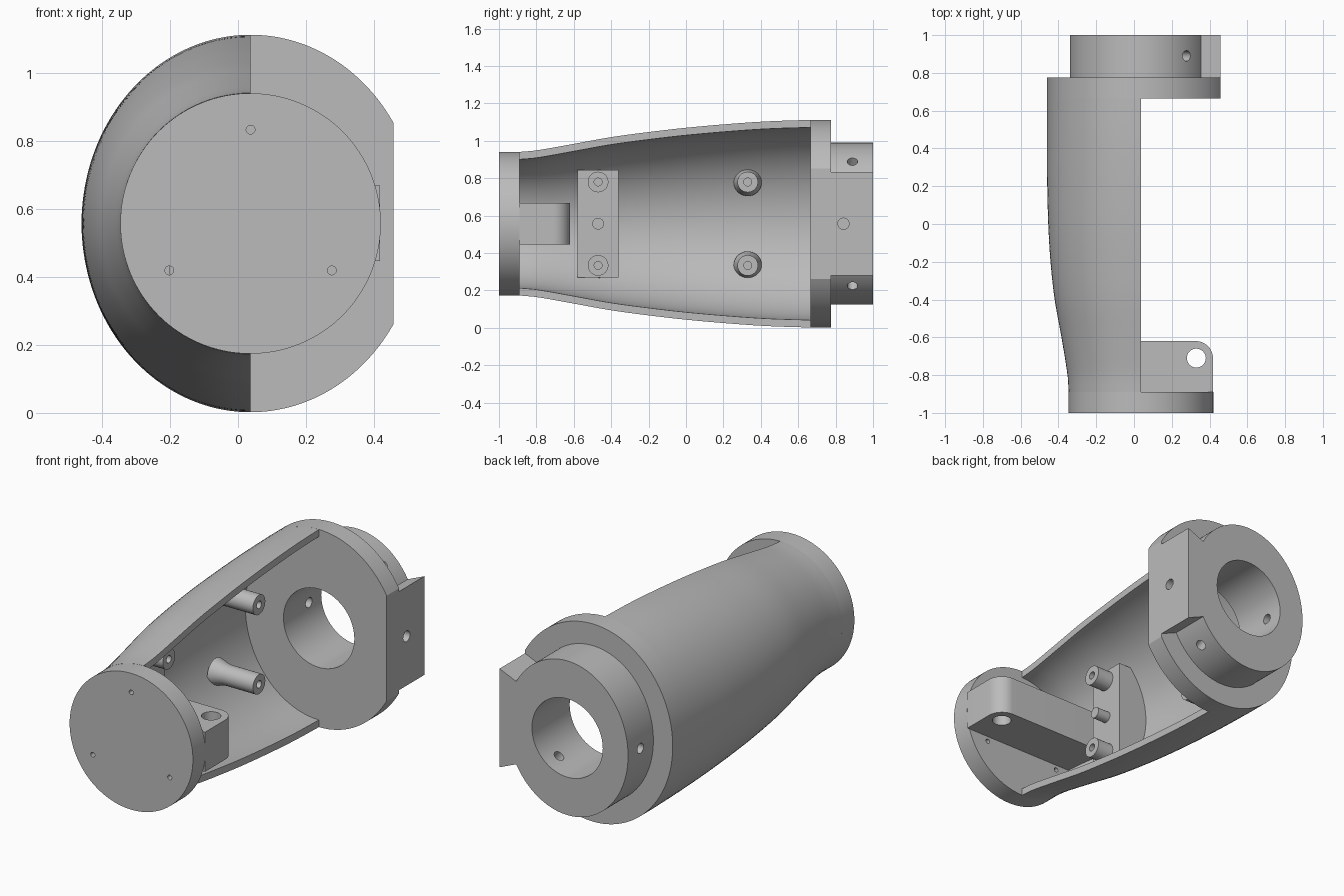
import bpy, bmesh, math
from mathutils import Vector

cube = bpy.data.objects.get("Cube")
if cube:
    bpy.data.objects.remove(cube, do_unlink=True)

grey = bpy.data.materials.new("light_grey")
grey.use_nodes = True
grey.diffuse_color = (0.5, 0.5, 0.5, 1)
grey.node_tree.nodes["Principled BSDF"].inputs["Base Color"].default_value = (0.5, 0.5, 0.5, 1)

CX, CZ = 0.037, 0.557          # main axis of the housing
parts = []


def loft(name, rings, keep=True):
    """Closed solid through rings of equal point count, capped at both ends."""
    bm = bmesh.new()
    loops = [[bm.verts.new(p) for p in ring] for ring in rings]
    n = len(loops[0])
    for a, b in zip(loops, loops[1:]):
        for i in range(n):
            j = (i + 1) % n
            bm.faces.new((a[i], a[j], b[j], b[i]))
    bm.faces.new(loops[0])
    bm.faces.new(loops[-1])
    bmesh.ops.recalc_face_normals(bm, faces=bm.faces)
    mesh = bpy.data.meshes.new(name)
    bm.to_mesh(mesh)
    bm.free()
    ob = bpy.data.objects.new(name, mesh)
    bpy.context.collection.objects.link(ob)
    mesh.materials.append(grey)
    if keep:
        parts.append(ob)
    return ob


def circle(centre, axis, r, n=48):
    u = axis.orthogonal().normalized()
    v = axis.normalized().cross(u)
    turns = [math.tau * i / n for i in range(n)]
    return [centre + r * (u * math.cos(t) + v * math.sin(t)) for t in turns]


def rod(name, p0, p1, r, keep=True, n=48):
    p0, p1 = Vector(p0), Vector(p1)
    return loft(name, [circle(p, p1 - p0, r, n) for p in (p0, p1)], keep)


def arc(a, b, start, end, n):
    """Elliptical arc around the main axis as (x, z) pairs."""
    ts = [start + (end - start) * i / n for i in range(n + 1)]
    return [(CX + a * math.cos(t), CZ + b * math.sin(t)) for t in ts]


def at_y(points, y):
    return [Vector((x, y, z)) for x, z in points]


def drill(target, p0, p1, r, n=32):
    cutter = rod("cutter", p0, p1, r, False, n)
    cutter.hide_render = True
    mod = target.modifiers.new("hole", "BOOLEAN")
    mod.operation, mod.solver, mod.object = "DIFFERENCE", "EXACT", cutter
    bpy.context.view_layer.objects.active = target
    bpy.ops.object.modifier_apply(modifier=mod.name)
    bpy.data.objects.remove(cutter, do_unlink=True)


# Shell outline: y, half width, half height
OUTLINE = [(-0.89, 0.383, 0.384), (-0.8, 0.389, 0.392), (-0.6, 0.421, 0.427),
           (-0.4, 0.457, 0.463), (-0.2, 0.479, 0.49), (0.0, 0.491, 0.513),
           (0.25, 0.497, 0.535), (0.45, 0.497, 0.548), (0.665, 0.497, 0.555)]


def outline(y):
    """Smooth interpolation of the shell outline."""
    i = max(k for k in range(len(OUTLINE) - 1) if OUTLINE[k][0] <= y + 1e-6)
    p, q = OUTLINE[i], OUTLINE[i + 1]
    o, s = OUTLINE[max(i - 1, 0)], OUTLINE[min(i + 2, len(OUTLINE) - 1)]
    h = q[0] - p[0]
    t = (y - p[0]) / h
    result = []
    for k in (1, 2):
        m0 = (q[k] - o[k]) / (q[0] - o[0]) * h
        m1 = (s[k] - p[k]) / (s[0] - p[0]) * h
        c, d = p[k], q[k]
        result.append(c + m0 * t + (3 * (d - c) - 2 * m0 - m1) * t ** 2
                      + (2 * (c - d) + m0 + m1) * t ** 3)
    return result


# Half shell, open on the +x side
WALL, Y0, Y1 = 0.04, -0.89, 0.665
rings = []
for i in range(41):
    y = Y0 + (Y1 - Y0) * i / 40
    a, b = outline(y)
    section = arc(a, b, math.pi / 2, 1.5 * math.pi, 48)
    section += arc(a - WALL, b - WALL, 1.5 * math.pi, math.pi / 2, 48)
    rings.append(at_y(section, y))
loft("shell", rings)

# Front disc with three screw holes
disc = rod("front_disc", (CX, -1, CZ), (CX, Y0, CZ), 0.383, n=128)
for deg in (90, 210, 330):
    t = math.radians(deg)
    x, z = CX + 0.276 * math.cos(t), CZ + 0.276 * math.sin(t)
    drill(disc, (x, -1.1, z), (x, -0.8, z), 0.013, 20)

# Cross tab behind the disc, rounded at its free corner
R = 0.09
tab = [(-0.31, Y0), (0.418, Y0)]
for i in range(13):
    t = math.pi / 2 * i / 12
    tab.append((0.418 - R + R * math.cos(t), -0.62 - R + R * math.sin(t)))
tab.append((-0.31, -0.62))
tab_ob = loft("cross_tab", [[Vector((x, y, z)) for x, y in tab] for z in (0.447, 0.669)])
drill(tab_ob, (0.33, -0.71, 0.3), (0.33, -0.71, 0.8), 0.05, 48)

# Back flange, an ellipse with one flat side
YF = 0.775
FLAT = 0.458
cut = math.acos((FLAT - CX) / 0.497)
profile = arc(0.497, 0.555, cut, math.tau - cut, 128)
flange = loft("back_flange", [at_y(profile, y) for y in (Y1, YF)])

# Back collar with a flared side plate
cut = math.acos((0.355 - CX) / 0.377)
profile = arc(0.377, 0.433, cut, math.tau - cut, 128)
profile += [(FLAT, CZ - 0.277), (FLAT, CZ + 0.277)]
collar = loft("back_collar", [at_y(profile, y) for y in (YF, 1.0)])

# Main bore, radial set screw holes and the blind hole in the plate
for ob in (flange, collar):
    drill(ob, (CX, 0.5, CZ), (CX, 1.2, CZ), 0.22, 96)
for deg in (54, 180, -54):
    t = math.radians(deg)
    d = Vector((math.cos(t), 0, math.sin(t)))
    base = Vector((CX, 0.89, CZ))
    drill(collar, base + d * 0.12, base + d * 0.6, 0.028)
drill(collar, (0.33, 0.842, CZ), (0.6, 0.842, CZ), 0.03)

# Mounting pad that follows the inside of the shell
FACE, HALF = -0.2, 0.287
rings = []
for i in range(9):
    y = -0.58 + 0.22 * i / 8
    a, b = (v - 0.02 for v in outline(y))
    t = math.asin(HALF / b)
    section = arc(a, b, math.pi - t, math.pi + t, 24)
    section += [(FACE, CZ - HALF), (FACE, CZ + HALF)]
    rings.append(at_y(section, y))
loft("mounting_pad", rings)
rod("pad_pin", (FACE - 0.03, -0.47, CZ), (-0.12, -0.47, CZ), 0.031)

# Screw posts with flared feet
TIP = -0.1
for end, y, foot in (("front", -0.47, -0.285), ("back", 0.33, -0.37)):
    for level, z in (("upper", CZ + 0.223), ("lower", CZ - 0.223)):
        steps = [(foot, 0.075), (foot + 0.03, 0.067), (foot + 0.06, 0.058),
                 (foot + 0.085, 0.055), (TIP, 0.055)]
        post = loft(f"{end}_{level}_post",
                    [circle(Vector((x, y, z)), Vector((1, 0, 0)), r) for x, r in steps])
        drill(post, (TIP - 0.14, y, z), (TIP + 0.1, y, z), 0.021)

# Smooth shading with sharp edges kept
bpy.ops.object.select_all(action="DESELECT")
for ob in parts:
    ob.select_set(True)
bpy.context.view_layer.objects.active = parts[0]
bpy.ops.object.shade_smooth_by_angle(angle=math.radians(30))
